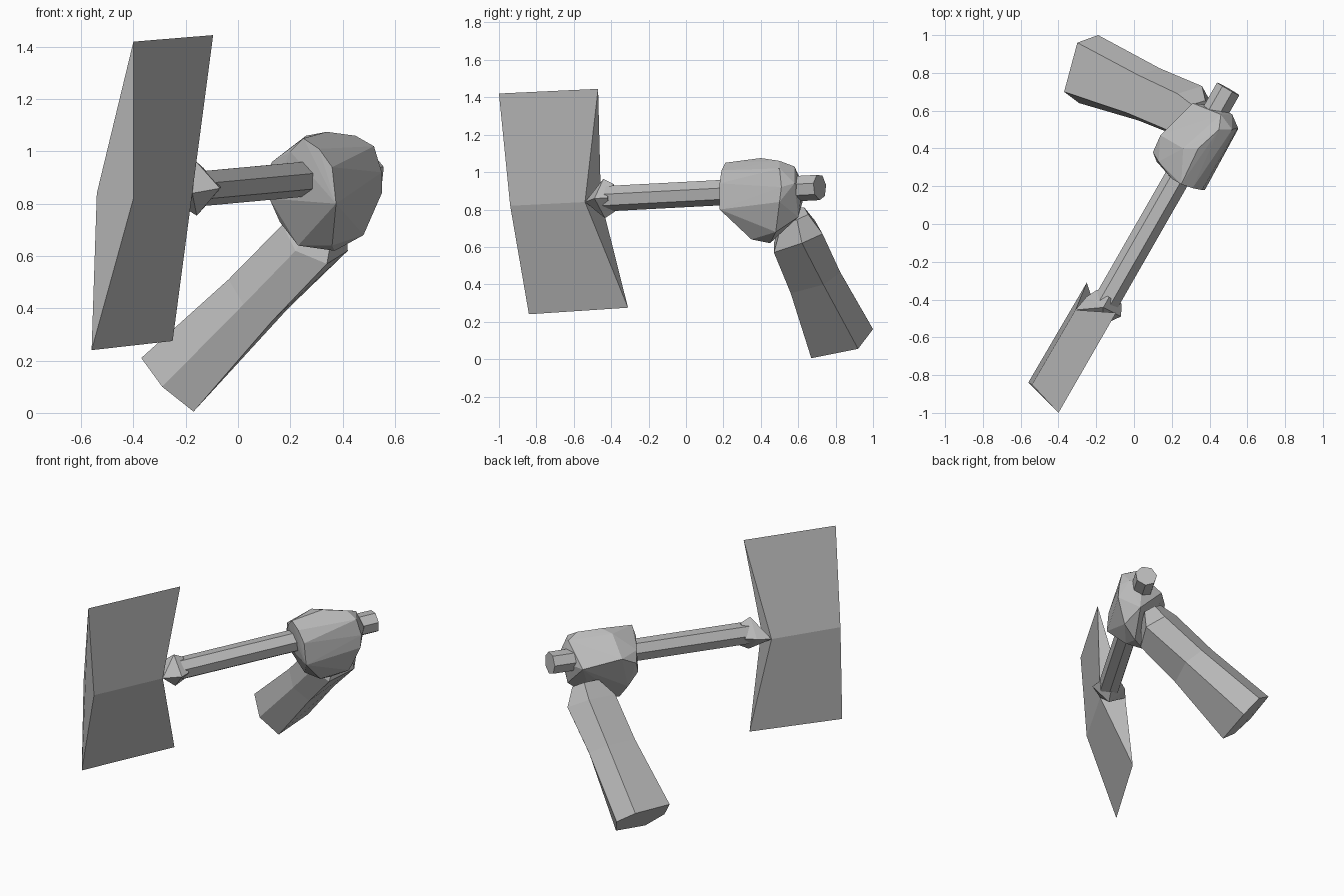
import bpy
import bmesh
import math
from mathutils import Vector

default_cube = bpy.data.objects.get("Cube")
if default_cube:
    bpy.data.objects.remove(default_cube, do_unlink=True)

# Single plain grey
grey = bpy.data.materials.new("plain_grey")
grey.use_nodes = True
colour = (0.5, 0.5, 0.5, 1)
grey.diffuse_color = colour
grey.node_tree.nodes["Principled BSDF"].inputs["Base Color"].default_value = colour


def finish(name, bm):
    """Turn a bmesh into a flat-shaded, grey object."""
    bmesh.ops.recalc_face_normals(bm, faces=bm.faces[:])
    mesh = bpy.data.meshes.new(name)
    bm.to_mesh(mesh)
    bm.free()
    mesh.materials.append(grey)
    part = bpy.data.objects.new(name, mesh)
    bpy.context.scene.collection.objects.link(part)
    return part


def faceted_solid(name, points):
    """Convex low-poly solid wrapped around its corner points."""
    bm = bmesh.new()
    for point in points:
        bm.verts.new(point)
    bmesh.ops.convex_hull(bm, input=bm.verts[:])
    loose = [vert for vert in bm.verts if not vert.link_faces]
    bmesh.ops.delete(bm, geom=loose, context='VERTS')
    return finish(name, bm)


def lofted_tube(name, rings):
    """Closed tube skinned over a series of rings with equal vertex counts."""
    bm = bmesh.new()
    loops = [[bm.verts.new(point) for point in ring] for ring in rings]
    count = len(loops[0])
    for lower, upper in zip(loops, loops[1:]):
        for i in range(count):
            j = (i + 1) % count
            bm.faces.new((lower[i], lower[j], upper[j], upper[i]))
    bm.faces.new(loops[0])
    bm.faces.new(loops[-1])
    return finish(name, bm)


# Handle frame: a nearly level axis with a sideways and an upward direction
handle_start = Vector((-.15, -.42, .86))
handle_end = Vector((.5, .715, .92))
axis = (handle_end - handle_start).normalized()
side = axis.cross(Vector((0, 0, 1))).normalized()
up = side.cross(axis)


def handle_ring(distance, radius, sides, turn=0):
    """Polygon ring around the handle axis."""
    centre = handle_start + axis * distance
    angles = [turn + math.tau * i / sides for i in range(sides)]
    return [centre + (side * math.cos(a) + up * math.sin(a)) * radius for a in angles]


# Handle passing through the fist
length = (handle_end - handle_start).length
lofted_tube("handle", [handle_ring(d, .07, 7, .3) for d in (0, length)])

# Blade: two knife edges joined through a bent, thick middle
top_edge = [Vector((-.4, -1, 1.42)), Vector((-.095, -.47, 1.445))]
bottom_edge = [Vector((-.56, -.84, .24)), Vector((-.25, -.31, .275))]
left_ridge = [Vector((-.4, -.94, .82)), Vector((-.175, -.54, .84))]
right_ridge = [Vector((-.54, -.85, .84)), Vector((-.31, -.455, .85))]
lofted_tube("blade", [
    [edge[i] for edge in (top_edge, left_ridge, bottom_edge, right_ridge)]
    for i in range(2)])

# Socket flaring from the blade onto the handle
socket_base = [left_ridge[1], right_ridge[1]]
faceted_solid("blade_socket",
              socket_base + handle_ring(-.02, .105, 4) + handle_ring(.04, .075, 4))

# Fist: knuckle side, top, back and underside corners
knuckles = [(.375, .18, .8), (.36, .18, .94), (.31, .19, 1.01), (.25, .21, 1.05),
            (.2, .24, 1), (.13, .33, .96), (.12, .33, .82)]
crown = [(.26, .4, 1.06), (.34, .4, 1.075), (.45, .5, 1.06), (.52, .5, 1.02),
         (.46, .58, 1.03)]
heel = [(.55, .5, .84), (.55, .51, .92), (.52, .58, .94), (.46, .62, .9),
        (.31, .64, .9), (.14, .47, .95), (.1, .38, .9), (.45, .6, .76)]
underside = [(.16, .38, .73), (.23, .37, .64), (.36, .35, .64), (.48, .48, .68),
             (.37, .45, .62)]
faceted_solid("fist", knuckles + crown + heel + underside)

# Forearm: six-sided, slightly waisted, narrowing into the fist
elbow = [Vector(p) for p in (
    (-.37, .7, .21), (-.29, .64, .1), (-.17, .67, .005),
    (-.13, .92, .055), (-.19, 1, .16), (-.3, .96, .23))]
wrist = [Vector(p) for p in (
    (.17, .5, .72), (.22, .47, .62), (.34, .47, .57),
    (.42, .62, .62), (.36, .73, .67), (.23, .69, .74))]
waist = [a.lerp(b, .6) for a, b in zip(elbow, wrist)]
waist_centre = sum(waist, Vector()) / len(waist)
waist = [point.lerp(waist_centre, .08) for point in waist]
palm = Vector((.4, .56, .9))
cuff = [point.lerp(palm, .45) for point in wrist]
lofted_tube("forearm", [elbow, waist, wrist, cuff])
